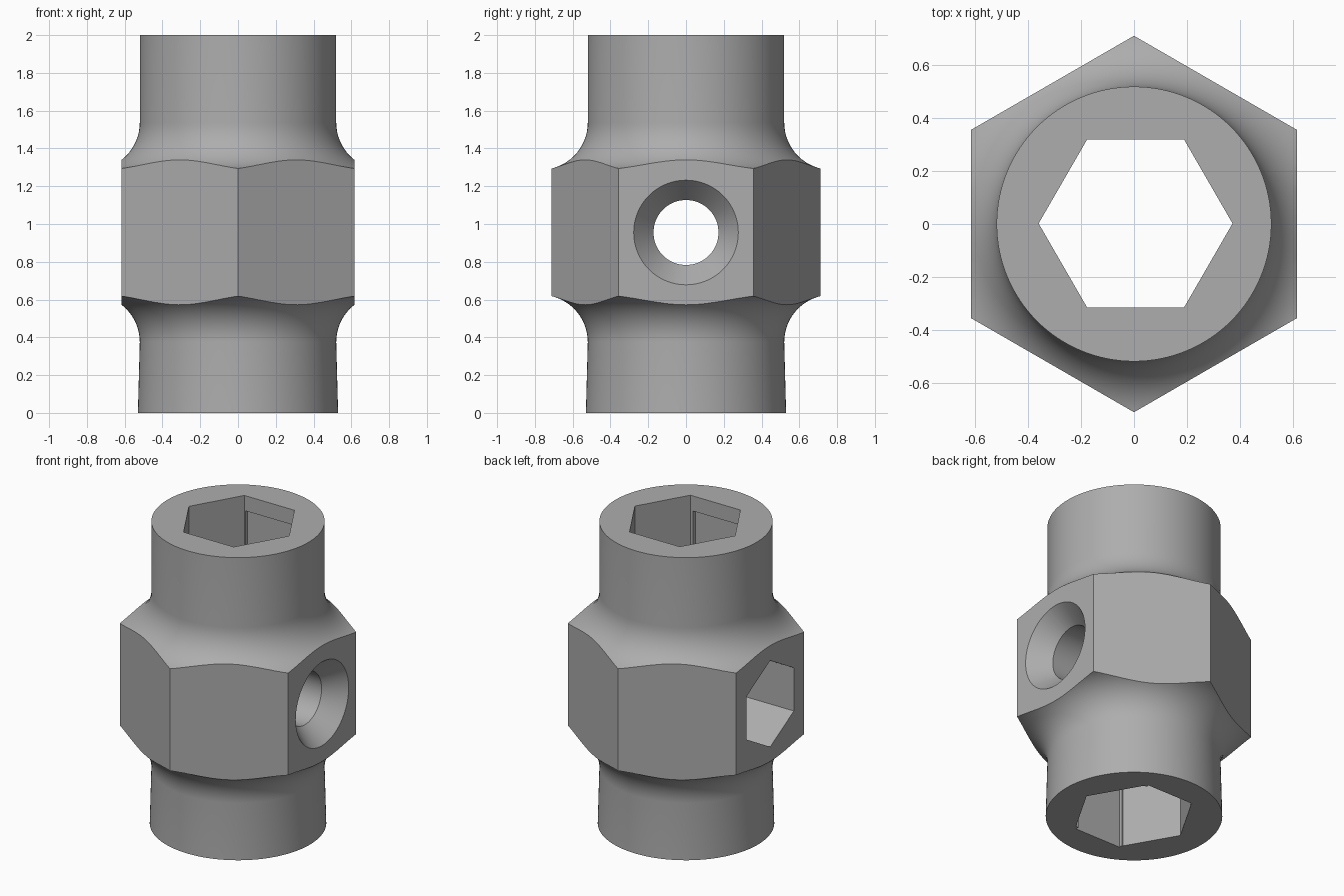
import bpy, bmesh, math
from mathutils import Matrix

if "Cube" in bpy.data.objects:
    bpy.data.objects.remove(bpy.data.objects["Cube"], do_unlink=True)

grey = bpy.data.materials.new("machined_grey")
grey.use_nodes = True
COLOUR = (0.42, 0.42, 0.42, 1)
grey.diffuse_color = COLOUR
grey.node_tree.nodes["Principled BSDF"].inputs["Base Color"].default_value = COLOUR


def loft(name, rings, sides, turn=0.0, matrix=Matrix()):
    """Capped solid made of (radius, height) rings around the z axis."""
    bm = bmesh.new()
    loops = []
    for r, z in rings:
        angles = [turn + math.tau * i / sides for i in range(sides)]
        loops.append([bm.verts.new((r * math.cos(a), r * math.sin(a), z)) for a in angles])
    for low, high in zip(loops, loops[1:]):
        for i in range(sides):
            j = (i + 1) % sides
            bm.faces.new((low[i], low[j], high[j], high[i]))
    bm.faces.new(loops[0][::-1])
    bm.faces.new(loops[-1])
    bm.transform(matrix)
    bmesh.ops.recalc_face_normals(bm, faces=bm.faces)
    mesh = bpy.data.meshes.new(name)
    bm.to_mesh(mesh)
    bm.free()
    mesh.materials.append(grey)
    obj = bpy.data.objects.new(name, mesh)
    bpy.context.collection.objects.link(obj)
    return obj


def combine(target, tool, operation):
    """Apply a boolean and remove the tool."""
    bpy.context.view_layer.objects.active = target
    mod = target.modifiers.new("boolean", "BOOLEAN")
    mod.operation, mod.solver, mod.object = operation, "EXACT", tool
    bpy.ops.object.modifier_apply(modifier=mod.name)
    bpy.data.objects.remove(tool, do_unlink=True)


# Turned body: two collars flaring into the wide middle
NECK, FLARE, LOW, HIGH = 0.52, 0.25, 0.375, 1.537
STEPS = 16
arc = [math.pi / 2 * i / STEPS for i in range(STEPS + 1)]
lower = [(NECK + FLARE * (1 - math.cos(a)), LOW + FLARE * math.sin(a)) for a in arc]
upper = [(r, HIGH - (z - LOW)) for r, z in reversed(lower)]
body = loft("hex_coupling_body", [(0.53, 0)] + lower + upper + [(NECK, 2)], 128)

# Hexagonal flats trim the middle
APOTHEM = 0.617
flats = loft("hex_flats", [(APOTHEM / math.cos(math.pi / 6), z) for z in (-0.1, 2.1)],
             6, math.pi / 2)
combine(body, flats, "INTERSECT")

# Hexagonal bore along the height
bore = loft("bore_cutter", [(0.367, -0.1), (0.367, 2.1)], 6, 0,
            Matrix.Translation((0.006, 0.002, 0)))
combine(body, bore, "DIFFERENCE")

# Shallow relief in the front and back bore walls, stopping below the top rim
relief = loft("relief_cutter", [(math.sqrt(0.5), -0.1), (math.sqrt(0.5), 1.9)], 4,
              math.pi / 4, Matrix.Diagonal((0.34, 0.68, 1, 1)))
combine(body, relief, "DIFFERENCE")

# Side holes: countersunk round hole on the left, hexagonal hole on the right
sideways = Matrix.Translation((0, 0, 0.955)) @ Matrix.Rotation(math.pi / 2, 4, "Y")
SINK, HOLE, DEPTH = 0.277, 0.172, 0.125
round_hole = loft("round_hole_cutter",
                  [(HOLE, 0), (HOLE, APOTHEM - DEPTH), (SINK, APOTHEM), (SINK, 0.8)],
                  64, 0, sideways)
combine(body, round_hole, "DIFFERENCE")
hex_hole = loft("hex_hole_cutter", [(0.286, -0.8), (0.286, 0)], 6, 0, sideways)
combine(body, hex_hole, "DIFFERENCE")

# Smooth turned surfaces, keep machined edges sharp
bpy.ops.object.select_all(action="DESELECT")
body.select_set(True)
bpy.context.view_layer.objects.active = body
bpy.ops.object.shade_smooth_by_angle(angle=math.radians(25))
